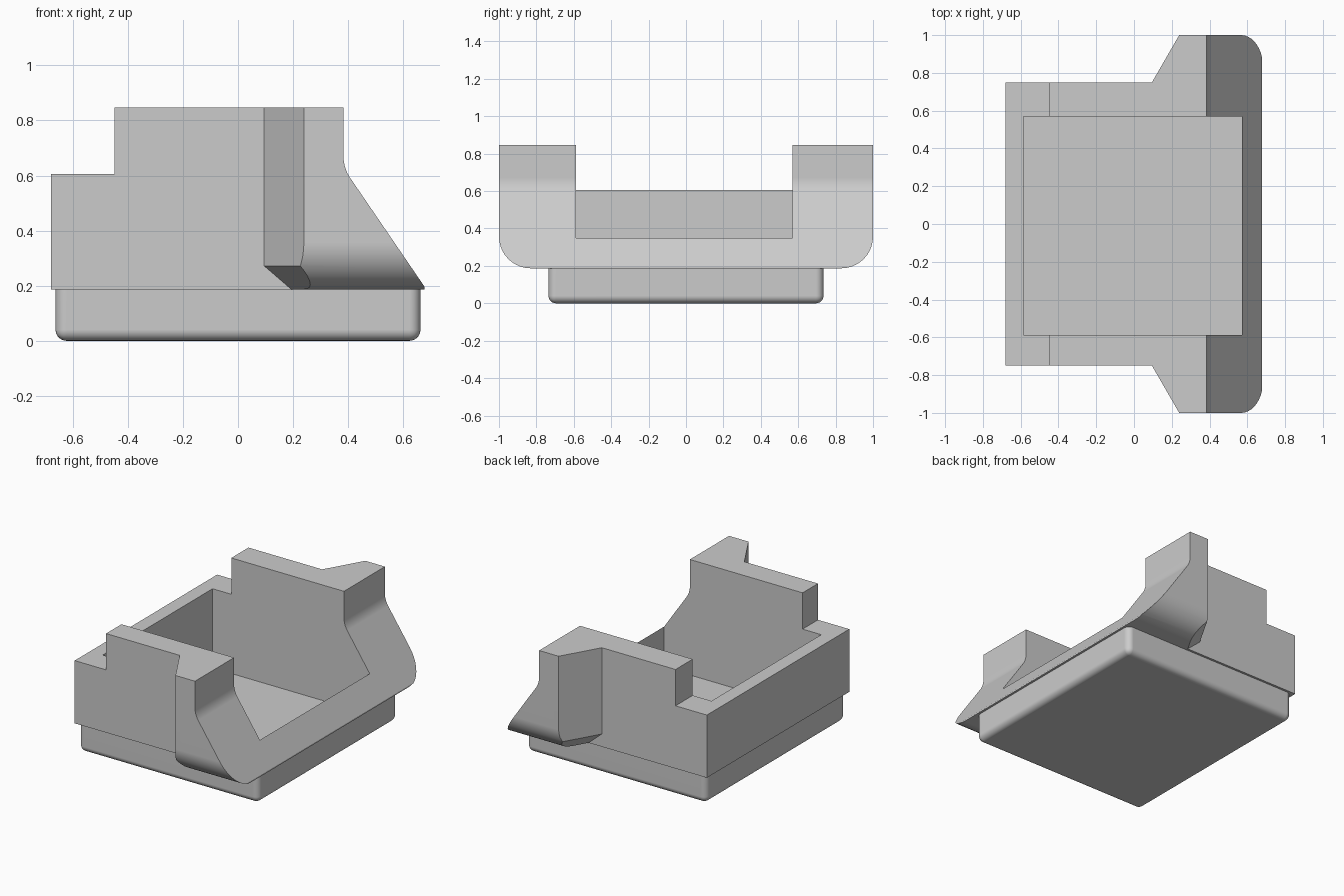
import bpy, bmesh, math
from mathutils import Vector

cube = bpy.data.objects.get("Cube")
if cube:
    bpy.data.objects.remove(cube, do_unlink=True)

grey = bpy.data.materials.new("plain grey")
grey.use_nodes = True
grey.diffuse_color = (0.6, 0.6, 0.6, 1)
grey.node_tree.nodes["Principled BSDF"].inputs["Base Color"].default_value = (0.6, 0.6, 0.6, 1)


def finish(name, bm):
    bmesh.ops.recalc_face_normals(bm, faces=bm.faces)
    mesh = bpy.data.meshes.new(name)
    bm.to_mesh(mesh)
    bm.free()
    mesh.materials.append(grey)
    obj = bpy.data.objects.new(name, mesh)
    bpy.context.collection.objects.link(obj)
    return obj


def prism(name, profile, place, low, high, shift=0):
    """Sweep a flat profile between two depths, optionally sheared along u."""
    bm = bmesh.new()
    near = [bm.verts.new(place(u, v, low)) for u, v in profile]
    far = [bm.verts.new(place(u + shift, v, high)) for u, v in profile]
    bm.faces.new(near)
    bm.faces.new(far)
    for i in range(len(near)):
        j = (i + 1) % len(near)
        bm.faces.new((near[i], near[j], far[j], far[i]))
    return finish(name, bm)


def arc(cu, cv, r, start, end, steps=10):
    angles = [math.radians(start + (end - start) * i / steps) for i in range(steps + 1)]
    return [(cu + r * math.cos(a), cv + r * math.sin(a)) for a in angles]


def activate(obj):
    bpy.ops.object.select_all(action='DESELECT')
    obj.select_set(True)
    bpy.context.view_layer.objects.active = obj


def carve(obj, tool, operation):
    mod = obj.modifiers.new("carve", 'BOOLEAN')
    mod.operation, mod.solver, mod.object = operation, 'EXACT', tool
    activate(obj)
    bpy.ops.object.modifier_apply(modifier=mod.name)
    bpy.data.objects.remove(tool, do_unlink=True)


def smooth(obj):
    activate(obj)
    bpy.ops.object.shade_smooth_by_angle(angle=math.radians(25))
    mod = obj.modifiers.new("even shading", 'WEIGHTED_NORMAL')
    mod.keep_sharp = True


side = lambda u, v, w: (u, w, v)
plan = lambda u, v, w: (u, v, w)
end = lambda u, v, w: (w, u, v)
seam = 0.187  # height where the body meets the plinth

# Body: stepped rear and sloping lip, seen from the side
fillet = arc(0.523, 0.67, 0.14, 180, 214.3)
profile = [(-0.8, 0.1), (-0.8, 0.605), (-0.448, 0.605), (-0.448, 0.847), (0.383, 0.847)]
body = prism("tray_body", profile + fillet + [(0.743, 0.1)], side, -1.2, 1.2)

# Flared wings in plan
half = [(0.677, 1.1), (0.297, 1.1), (0.095, 0.75), (-0.679, 0.75)]
outline = half + [(x, -y) for x, y in reversed(half)]
carve(body, prism("plan_cutter", outline, plan, 0, 1.2), 'INTERSECT')

# Rounded lower corners across the width
radius = 0.17
corner = arc(1 - radius, seam + radius, radius, -90, 0)
across = corner + [(1, 1), (-1, 1)] + [(-y, z) for y, z in reversed(corner)]
carve(body, prism("corner_cutter", across, end, -1, 1), 'INTERSECT')

# Bevel under each wing
for s in (-1, 1):
    wedge = [(0, 0.354), (0.25, 0.138), (0, 0.138)]
    carve(body, prism("wing_cutter", wedge, side, s * 0.75, s * 1.1, 0.202), 'DIFFERENCE')

# Plinth with rounded sides and underside
bm = bmesh.new()
bmesh.ops.create_cube(bm, size=1)
for v in bm.verts:
    v.co = Vector((v.co.x * 1.325, v.co.y * 1.47, (v.co.z + 0.5) * seam))
edges = [e for e in bm.edges if min(v.co.z for v in e.verts) < 0.1]
bmesh.ops.bevel(bm, geom=edges, offset=0.04, segments=6, profile=0.5, affect='EDGES')
plinth = finish("base_plinth", bm)

# Deep pocket through the body and into the plinth
pocket = [(-0.586, -0.588), (0.573, -0.588), (0.573, 0.569), (-0.586, 0.569)]
for part in (body, plinth):
    carve(part, prism("pocket_cutter", pocket, plan, 0.077, 1.2), 'DIFFERENCE')
    smooth(part)
